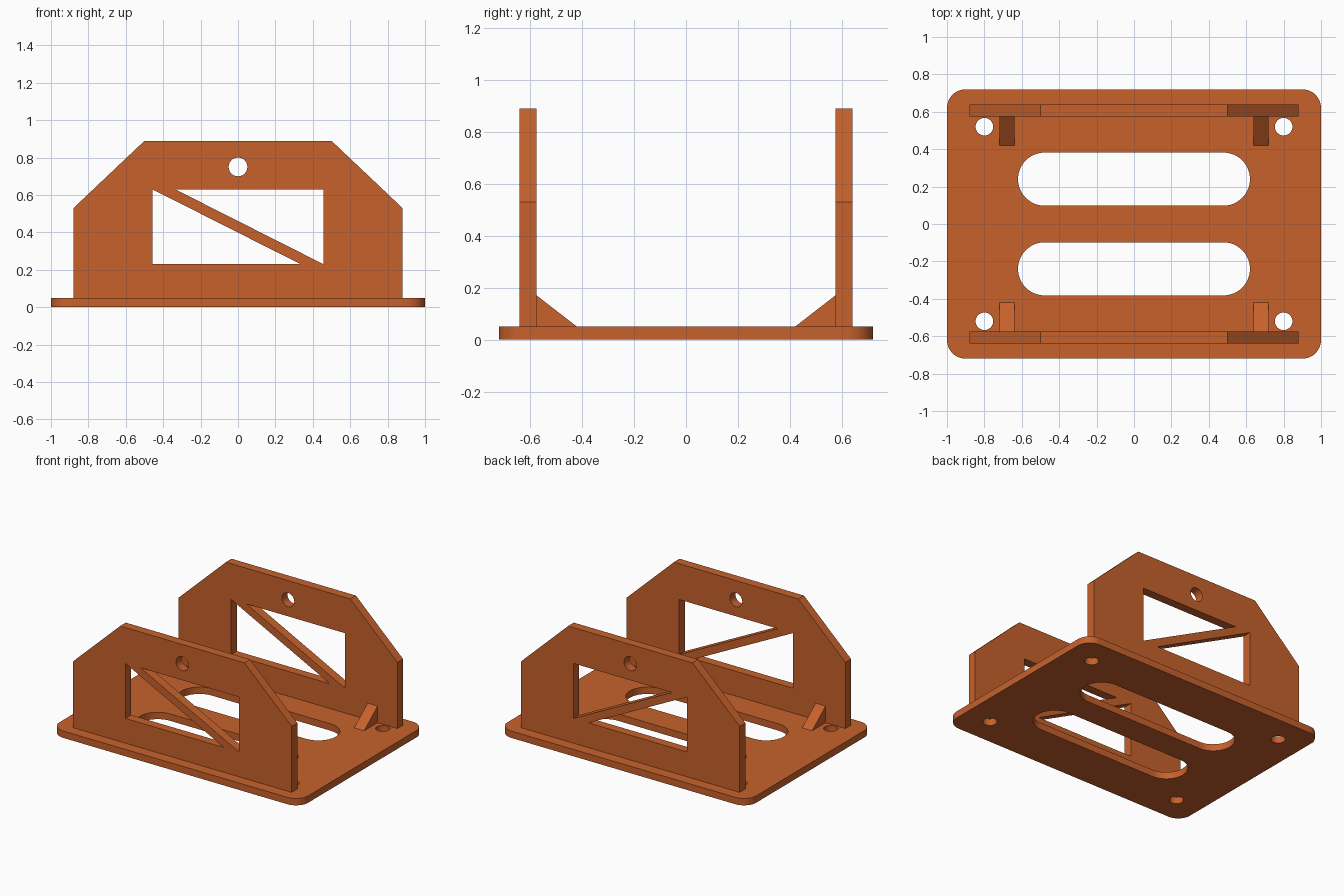
import bpy, bmesh, math
from mathutils import Matrix

if "Cube" in bpy.data.objects:
    bpy.data.objects.remove(bpy.data.objects["Cube"])

orange = bpy.data.materials.new("orange_metal")
orange.diffuse_color = (0.57, 0.12, 0.025, 1)
orange.use_nodes = True
orange.node_tree.nodes["Principled BSDF"].inputs["Base Color"].default_value = orange.diffuse_color


def arc(cx, cy, r, start, end, n):
    """Points on an arc, angles in degrees."""
    return [(cx + r * math.cos(math.radians(start + (end - start) * i / n)),
             cy + r * math.sin(math.radians(start + (end - start) * i / n)))
            for i in range(n + 1)]


def circle(cx, cy, r, n=40):
    return arc(cx, cy, r, 0, 360, n)[:-1]


def slot(cy, half_length, r):
    c = half_length - r
    return arc(c, cy, r, -90, 90, 24) + arc(-c, cy, r, 90, 270, 24)


def rounded_rect(w, h, r):
    pts = []
    for sx, sy, a in ((1, 1, 0), (-1, 1, 90), (-1, -1, 180), (1, -1, 270)):
        pts += arc(sx * (w - r), sy * (h - r), r, a, a + 90, 12)
    return pts


def plate(name, loops, thickness, matrix):
    """Fill an outline with holes, then extrude it along its local z."""
    bm = bmesh.new()
    edges = []
    for loop in loops:
        vs = [bm.verts.new((x, y, 0)) for x, y in loop]
        edges += [bm.edges.new((vs[i - 1], vs[i])) for i in range(len(vs))]
    bmesh.ops.triangle_fill(bm, edges=edges, use_beauty=True, normal=(0, 0, 1))
    ext = bmesh.ops.extrude_face_region(bm, geom=bm.faces[:], use_keep_orig=True)
    top = [g for g in ext["geom"] if isinstance(g, bmesh.types.BMVert)]
    bmesh.ops.translate(bm, verts=top, vec=(0, 0, thickness))
    bmesh.ops.transform(bm, matrix=matrix, verts=bm.verts[:])
    bmesh.ops.recalc_face_normals(bm, faces=bm.faces[:])
    mesh = bpy.data.meshes.new(name)
    bm.to_mesh(mesh)
    bm.free()
    mesh.materials.append(orange)
    obj = bpy.data.objects.new(name, mesh)
    bpy.context.collection.objects.link(obj)
    bpy.ops.object.select_all(action='DESELECT')
    obj.select_set(True)
    bpy.context.view_layer.objects.active = obj
    bpy.ops.object.shade_smooth_by_angle(angle=math.radians(30))
    return obj


# Base plate with two long slots and four screw holes
base_loops = [rounded_rect(1.0, 0.72, 0.10)]
base_loops += [slot(s * 0.24, 0.62, 0.142) for s in (-1, 1)]
base_loops += [circle(sx * 0.8, sy * 0.52, 0.047) for sx in (-1, 1) for sy in (-1, 1)]
plate("base_plate", base_loops, 0.05, Matrix())

# Upright side plates: chamfered outline, window split by a diagonal brace, round hole
side_loops = [
    [(-0.88, 0.05), (0.88, 0.05), (0.88, 0.53), (0.5, 0.89), (-0.5, 0.89), (-0.88, 0.53)],
    [(-0.335, 0.63), (0.457, 0.63), (0.457, 0.23)],
    [(-0.457, 0.63), (-0.457, 0.23), (0.335, 0.23)],
    circle(0, 0.75, 0.05),
]
upright = Matrix.Rotation(math.radians(90), 4, 'X')  # local y -> z, local z -> -y
for name, y in (("front_side_plate", -0.575), ("back_side_plate", 0.64)):
    plate(name, side_loops, 0.065, Matrix.Translation((0, y, 0)) @ upright)

# Triangular gussets, one modelled and mirrored to all four corners
across = Matrix(((0, 0, 1, 0.64), (1, 0, 0, 0), (0, 1, 0, 0), (0, 0, 0, 1)))
gusset = plate("gussets", [[(0.42, 0.05), (0.575, 0.05), (0.575, 0.17)]], 0.08, across)
mirror = gusset.modifiers.new("mirror", 'MIRROR')
mirror.use_axis = (True, True, False)
